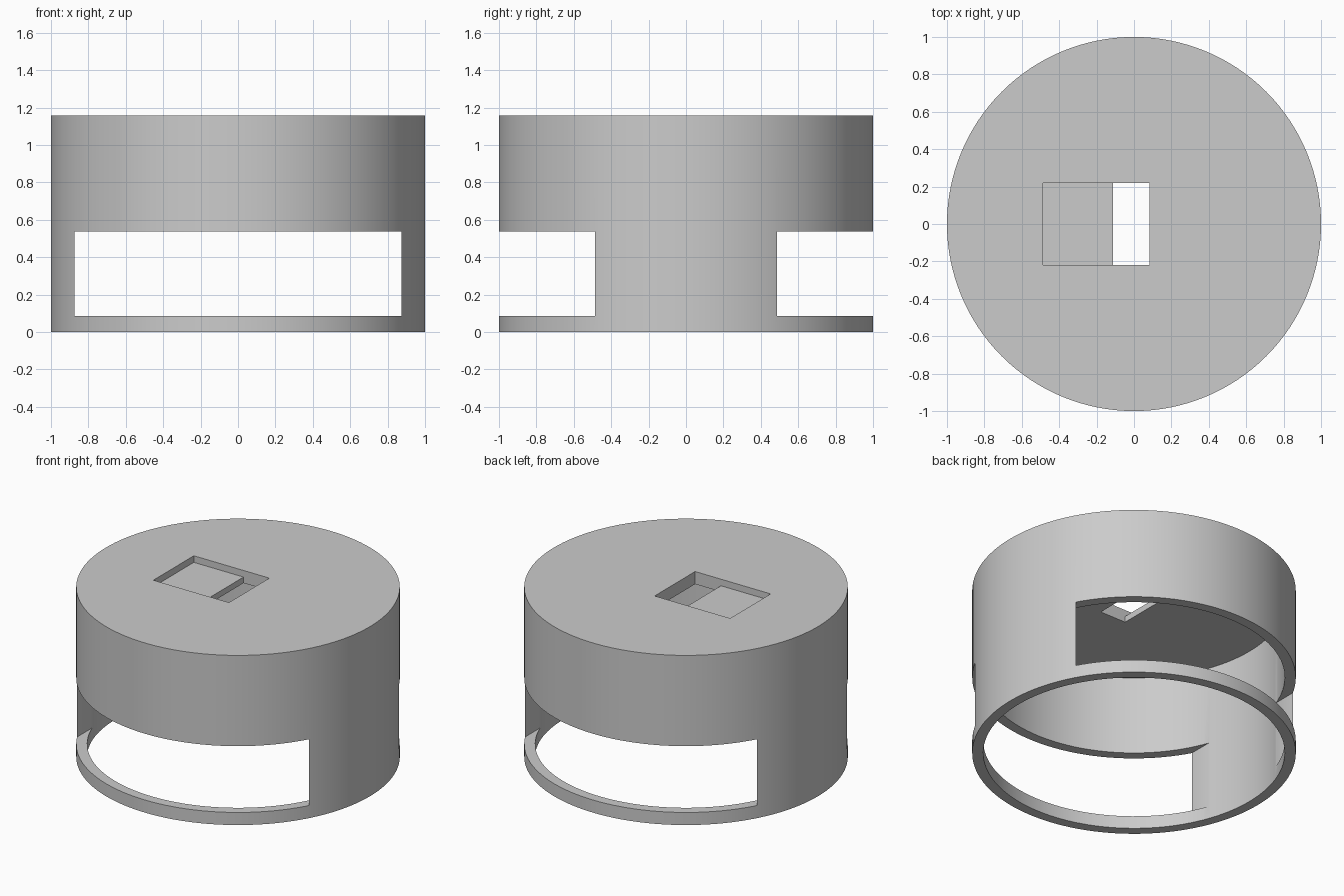
import bpy
import math

old = bpy.data.objects.get("Cube")
if old:
    bpy.data.objects.remove(old, do_unlink=True)

# Main dimensions
HEIGHT = 1.157
RADIUS = 1.0
INNER_RADIUS = 0.932
LID = 0.086
RING_TOP = 0.086
WINDOW_TOP = 0.538
WINDOW_HALF = 0.874
SLOT_HALF = 0.218

grey = bpy.data.materials.new("plain grey")
grey.use_nodes = True
colour = (0.6, 0.6, 0.6, 1)
grey.diffuse_color = colour
grey.node_tree.nodes["Principled BSDF"].inputs["Base Color"].default_value = colour


def cylinder(name, radius, z0, z1):
    bpy.ops.mesh.primitive_cylinder_add(
        vertices=128, radius=radius, depth=z1 - z0, location=(0, 0, (z0 + z1) / 2))
    obj = bpy.context.object
    obj.name = name
    obj.data.materials.append(grey)
    return obj


def box(name, low, high):
    centre = [(a + b) / 2 for a, b in zip(low, high)]
    bpy.ops.mesh.primitive_cube_add(size=1, location=centre)
    obj = bpy.context.object
    obj.name = name
    obj.scale = [b - a for a, b in zip(low, high)]
    obj.data.materials.append(grey)
    return obj


def cut(target, cutter):
    cutter.hide_render = True
    mod = target.modifiers.new(cutter.name, "BOOLEAN")
    mod.operation = "DIFFERENCE"
    mod.solver = "EXACT"
    mod.object = cutter
    bpy.context.view_layer.objects.active = target
    bpy.ops.object.modifier_apply(modifier=mod.name)
    bpy.data.objects.remove(cutter, do_unlink=True)


# Round housing: a closed lid on a thin wall, open below
housing = cylinder("round_housing", RADIUS, 0, HEIGHT)
cut(housing, cylinder("cavity", INNER_RADIUS, -0.2, HEIGHT - LID))

# Front and back windows, leaving a post on each side and a ring below
cut(housing, box("window", (-WINDOW_HALF, -1.5, RING_TOP), (WINDOW_HALF, 1.5, WINDOW_TOP)))

# Lid slot: shallow recess beside a through hole
cut(housing, box("recess", (-0.486, -SLOT_HALF, HEIGHT - 0.045), (0.084, SLOT_HALF, 1.5)))
cut(housing, box("through_hole", (-0.111, -SLOT_HALF, 0.9), (0.084, SLOT_HALF, 1.5)))

bpy.ops.object.select_all(action="DESELECT")
housing.select_set(True)
bpy.context.view_layer.objects.active = housing
bpy.ops.object.shade_smooth_by_angle(angle=math.radians(30))
